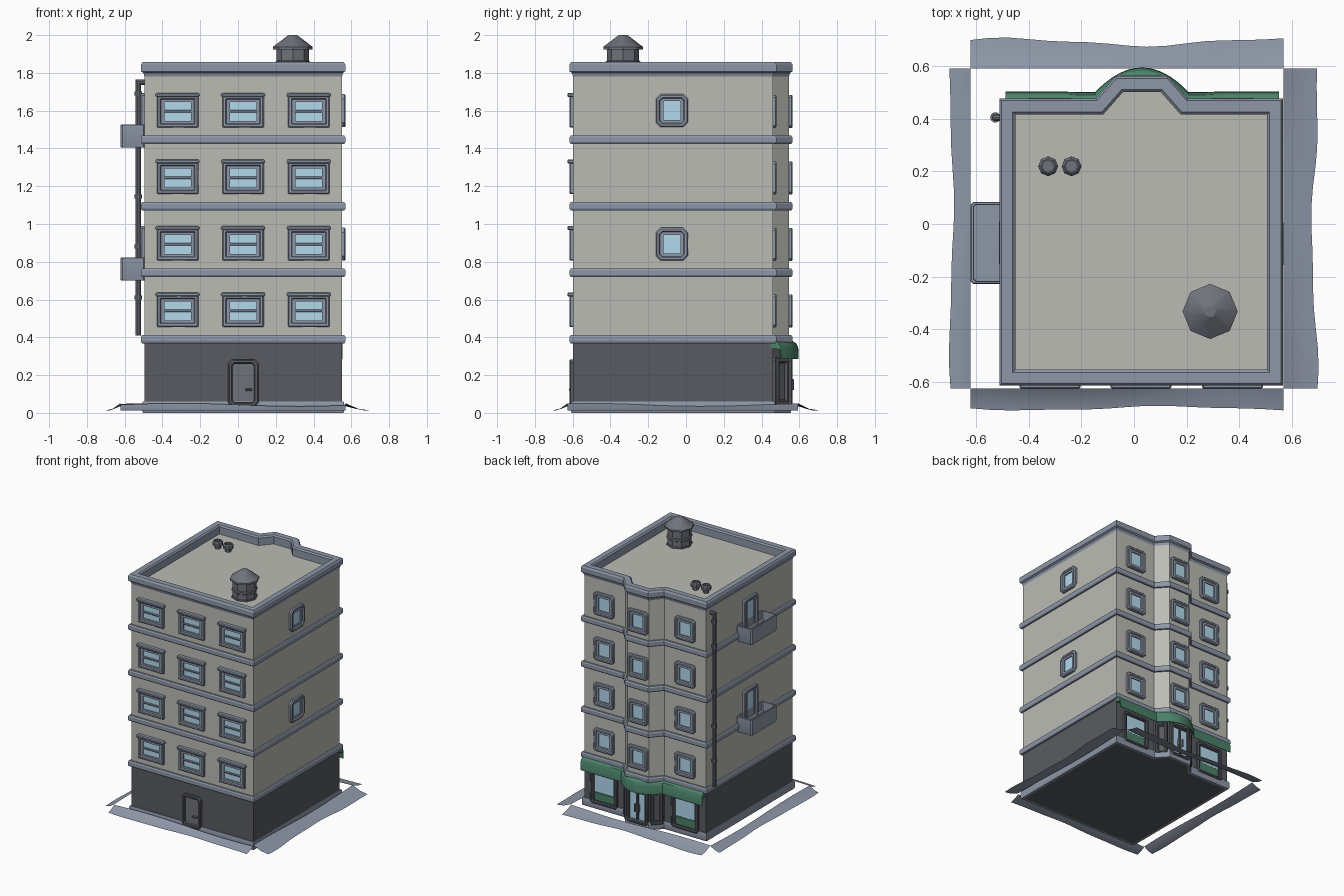
import bpy, bmesh, math
from mathutils import Vector, Matrix

if "Cube" in bpy.data.objects:
    bpy.data.objects.remove(bpy.data.objects["Cube"])

def material(name, r, g, b):
    m = bpy.data.materials.new(name)
    m.diffuse_color = (r, g, b, 1)
    m.use_nodes = True
    m.node_tree.nodes["Principled BSDF"].inputs["Base Color"].default_value = m.diffuse_color
    return m

WALL = material("wall_plaster", .50, .50, .46)
BASE = material("ground_floor_dark", .10, .105, .12)
TRIM = material("trim_slate", .27, .31, .39)
DARK = material("metal_dark", .16, .17, .20)
GLASS = material("glass", .45, .70, .85)
GREEN = material("awning_green", .07, .22, .14)
I = Matrix.Identity(4)

def loft(name, rings, mat, M=I, cap0=True, cap1=True):
    """Bridge closed rings of points into one mesh, with optional end caps."""
    bm = bmesh.new()
    vs = [[bm.verts.new(M @ Vector(p)) for p in r] for r in rings]
    n = len(rings[0])
    for a, b in zip(vs, vs[1:]):
        for i in range(n):
            bm.faces.new((a[i], a[(i + 1) % n], b[(i + 1) % n], b[i]))
    if cap0:
        bm.faces.new(vs[0][::-1])
    if cap1:
        bm.faces.new(vs[-1])
    bmesh.ops.recalc_face_normals(bm, faces=bm.faces)
    me = bpy.data.meshes.new(name)
    bm.to_mesh(me)
    bm.free()
    me.materials.append(mat)
    ob = bpy.data.objects.new(name, me)
    bpy.context.collection.objects.link(ob)
    return ob

def rect(w, h, c):
    """Rectangle outline with cut corners."""
    a, b = w / 2, h / 2
    return [(-a + c, -b), (a - c, -b), (a, -b + c), (a, b - c),
            (a - c, b), (-a + c, b), (-a, b - c), (-a, -b + c)]

def box(name, cx, y0, y1, cz, w, h, mat, M=I, c=.003):
    r = [(w, h, y0), (w, h, y1 + c), (w - 2 * c, h - 2 * c, y1)]
    return loft(name, [[(cx + x, y, cz + z) for x, z in rect(a, b, c)] for a, b, y in r], mat, M)

def circle(r, z, x=0, y=0, n=8):
    return [(x + r * math.cos(math.tau * i / n), y + r * math.sin(math.tau * i / n), z) for i in range(n)]

def place(x, y, z, deg=0):
    """Local -y points out of the wall."""
    return Matrix.Translation((x, y, z)) @ Matrix.Rotation(math.radians(deg), 4, 'Z')

def window(name, M, w, h, gw, gh, pane=GLASS, c=.014, frame=TRIM):
    steps = [(w, h, c, .01), (w, h, c, -.014), (w - .012, h - .012, c, -.020),
             (w - .034, h - .034, c * .7, -.020), (w - .044, h - .044, c * .6, -.012),
             (gw, gh, .002, -.012), (gw, gh, .002, -.003)]
    loft(name + "_frame", [[(x, y, z) for x, z in rect(a, b, k)] for a, b, k, y in steps],
         frame, M, cap1=False)
    loft(name + "_pane", [[(x, -.004, z) for x, z in rect(gw, gh, .002)]], pane, M, cap0=False)

# Building footprint with the bay at the back
X0, X1, Y0, Y1, YB = -.495, .55, -.598, .46, .545
FOOT = [(X0, Y0), (X1, Y0), (X1, Y1), (.197, Y1), (.122, YB), (-.062, YB), (-.137, Y1), (X0, Y1)]

def foot(d, z):
    """Footprint outline offset outwards by d with mitred corners."""
    P = [Vector(p) for p in FOOT]
    out = []
    for i, p in enumerate(P):
        a, b = (p - P[i - 1]).normalized(), (P[(i + 1) % len(P)] - p).normalized()
        na, nb = Vector((a.y, -a.x)), Vector((b.y, -b.x))
        q = p + (na + nb) * (d / (1 + na.dot(nb)))
        out.append((q.x, q.y, z))
    return out

def band(name, z0, z1, d):
    loft(name, [foot(-.01, z0), foot(d * .7, z0), foot(d, z0 + .009), foot(d, z1 - .009),
                foot(d * .7, z1), foot(-.01, z1)], TRIM, cap0=False, cap1=False)

# Walls, floor bands, plinth
loft("ground_floor", [foot(0, .005), foot(0, .39)], BASE)
loft("upper_floors", [foot(0, .385), foot(0, 1.79)], WALL)
for i in range(4):
    band(f"floor_band_{i}", .368 + .352 * i, .412 + .352 * i, .018)
band("plinth", .0, .06, .012)

# Parapet and sunken roof
loft("parapet_roof", [foot(d, z) for d, z in [(0, 1.78), (.006, 1.80), (.018, 1.808), (.018, 1.845), (.010, 1.857),
     (-.033, 1.857), (-.043, 1.847), (-.043, 1.778)]], TRIM, cap0=False)
for y in (.11, -.243):
    box("roof_seam", .03, y - .004, y + .004, 1.779, .96, .006, DARK, c=0)

# Water tank and vents on the roof
loft("water_tank", [circle(r, z, .29, -.333) for r, z in [(.092, 1.775), (.092, 1.80), (.085, 1.80), (.085, 1.84),
     (.092, 1.845), (.092, 1.86), (.085, 1.865), (.085, 1.925), (.105, 1.925), (.105, 1.938), (.03, 1.995), (.022, 2.0)]], DARK)
for x in (-.327, -.238):
    loft("roof_vent", [circle(r, z, x, .22) for r, z in [(.022, 1.775), (.022, 1.81), (.038, 1.815), (.038, 1.838),
         (.028, 1.85), (.022, 1.85), (.022, 1.83)]], DARK)

# Windows on front, back and right
COLS = (-.32, .027, .375)
for r in range(4):
    z = .54 + .352 * r
    for c, x in enumerate(COLS):
        M = place(x, Y0, z)
        window("front_window", M, .22, .17, .14, .10, c=.004)
        box("front_window_bar", 0, 0, -.012, 0, .15, .014, TRIM, M)
        box("front_window_lintel", 0, .01, -.030, .087, .232, .022, TRIM, M, c=.006)
        window("back_window", place(x, YB if c == 1 else Y1, z, 180), .17, .175, .09, .10)
for z in (.893, 1.6):
    window("right_window", place(X1, -.075, z, 90), .17, .175, .09, .10, c=.025)

# Left balconies with their doors
for z in (.70, 1.404):
    window("balcony_door", place(X0, -.072, z + .145, -90), .17, .29, .09, .23)
    def tray(w, d, zz, c):
        return [(-.5555 + x, -.072 + y, zz) for x, y in rect(w, d, c)]
    loft("balcony", [tray(.127, .305, z, .01), tray(.133, .313, z + .008, .01), tray(.133, .313, z + .119, .01),
                     tray(.127, .307, z + .123, .01), tray(.113, .293, z + .123, .008), tray(.109, .289, z + .015, .008)], TRIM)

# Drain pipe with elbow and couplings
px, py, zt, r = -.528, .406, 1.75, .014
arc = [(r * math.cos(math.tau * i / 10), r * math.sin(math.tau * i / 10)) for i in range(10)]
loft("drain_pipe", [[(-.48, py + b, zt - a) for a, b in arc], [(px + a, py + b, zt - a) for a, b in arc],
                    [(px + a, py + b, .41) for a, b in arc]], DARK)
for z in (.61, .88, 1.145, 1.50, 1.69):
    loft("pipe_coupling", [circle(.020, z - .011, px, py, 10), circle(.020, z + .011, px, py, 10)], DARK)

# Front service door
M = place(.028, Y0, .158)
window("service_door", M, .16, .25, .112, .20, DARK, c=.02, frame=BASE)
box("service_door_handle", .028, 0, -.022, -.035, .035, .012, DARK, M)

# Shop front: display windows, bay door, bay side panels
for x in (COLS[0], COLS[2]):
    M = place(x, Y1, .165, 180)
    window("shop_window", M, .23, .25, .17, .20, frame=BASE)
    box("shop_window_riser", 0, 0, -.008, -.068, .17, .065, GREEN, M)
M = place(.03, YB, .16, 180)
window("shop_door", M, .178, .26, .13, .21, frame=BASE)
box("shop_door_mullion", 0, 0, -.014, 0, .018, .21, BASE, M)
for s in (-1, 1):
    box("shop_door_handle", s * .016, 0, -.026, -.01, .008, .06, DARK, M)
    window("bay_panel", place(.03 + s * .1295, .5025, .165, math.degrees(math.atan2(s * .75, -.66))),
           .09, .25, .04, .19, BASE, frame=BASE, c=.004)

# Awning following the bay
path = [(.553, .505), (.37, .505)]
path += [(.03 + .178 * u, .502 + .094 * (1 - u * u)) for u in [1 - i / 8 for i in range(17)]]
path += [(-.32, .505), (-.49, .505)]

def wall_y(x):
    return max(Y1, min(YB, Y1 + (.167 - abs(x - .03)) * 1.13))

def section(x, yo):
    w = wall_y(x) - .012
    d = yo - w
    return [(x, w + d * k, z) for k, z in [(0, .385), (.45, .382), (.8, .368), (.97, .345), (1, .285), (.93, .285), (.85, .335), (0, .345)]]
loft("awning", [section(x, y) for x, y in path], GREEN)

# Uneven pavement strips, high inside and low outside
def pavement(name, a, b, normal, width, amp, phase):
    bm = bmesh.new()
    a, b, nrm = Vector(a), Vector(b), Vector(normal)
    rows = []
    for i in range(17):
        t = i / 16
        p = a.lerp(b, t)
        q = p + nrm * (width + amp * math.sin(7.5 * t + phase) + amp * .3 * math.sin(19 * t))
        zi = .043 + .008 * math.sin(6 * t + phase)
        rows.append([bm.verts.new((*p, zi)), bm.verts.new((*((p + q) / 2), .022)), bm.verts.new((*q, .012))])
    for s, e in zip(rows, rows[1:]):
        for k in (0, 1):
            bm.faces.new((s[k], s[k + 1], e[k + 1], e[k]))
    for f in bm.faces:
        f.normal_update()
        if f.normal.z < 0:
            f.normal_flip()
    me = bpy.data.meshes.new(name)
    bm.to_mesh(me)
    bm.free()
    me.materials.append(TRIM)
    bpy.context.collection.objects.link(bpy.data.objects.new(name, me))

xl, xr, yb, yt = -.623, .57, -.627, .593
pavement("pavement_back", (xl, yt), (xr, yt), (0, 1), .10, .014, .6)
pavement("pavement_front", (xl, yb), (xr, yb), (0, -1), .075, .008, 0)
pavement("pavement_left", (xl, yb), (xl, yt), (-1, 0), .072, .008, .5)
pavement("pavement_right", (xr, yb), (xr, yt), (1, 0), .118, .012, 1.2)

# Smooth shading with sharp edges kept
bpy.ops.object.select_all(action='SELECT')
bpy.context.view_layer.objects.active = bpy.context.selected_objects[0]
bpy.ops.object.shade_smooth_by_angle(angle=math.radians(30))
